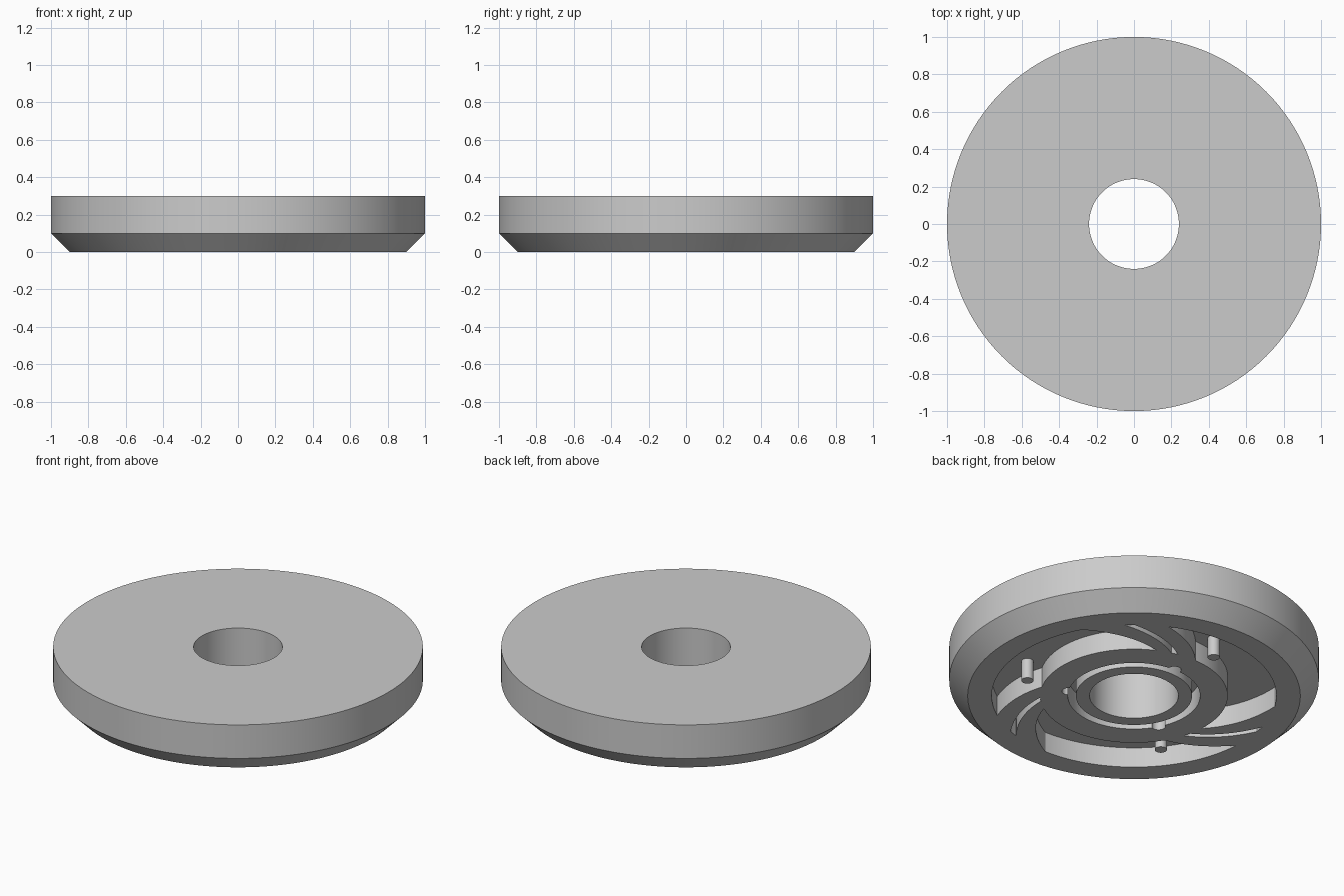
import bpy
import bmesh
import math

cube = bpy.data.objects.get("Cube")
if cube:
    bpy.data.objects.remove(cube)

SEGMENTS = 128
DEPTH = 0.12            # depth of the underside recesses
HUB_R, RIM_R = 0.507, 0.77
BELOW = -0.05           # cutters start under the base

grey = bpy.data.materials.new("plain_grey")
grey.use_nodes = True
grey.diffuse_color = (0.6, 0.6, 0.6, 1)
grey.node_tree.nodes["Principled BSDF"].inputs["Base Color"].default_value = (0.6, 0.6, 0.6, 1)


def make_object(name, bm):
    bmesh.ops.recalc_face_normals(bm, faces=bm.faces[:])
    mesh = bpy.data.meshes.new(name)
    bm.to_mesh(mesh)
    bm.free()
    mesh.materials.append(grey)
    obj = bpy.data.objects.new(name, mesh)
    bpy.context.collection.objects.link(obj)
    return obj


def polar(r, degrees, z):
    # angles run clockwise from the back-left diagonal
    a = math.radians(135 - degrees)
    return (r * math.cos(a), r * math.sin(a), z)


def lathe(name, profile):
    # closed (radius, z) profile turned about the vertical axis
    bm = bmesh.new()
    rings = [[bm.verts.new(polar(r, 360 * i / SEGMENTS, z)) for i in range(SEGMENTS)]
             for r, z in profile]
    for k, low in enumerate(rings):
        high = rings[(k + 1) % len(rings)]
        for i in range(SEGMENTS):
            j = (i + 1) % SEGMENTS
            bm.faces.new((low[i], low[j], high[j], high[i]))
    return make_object(name, bm)


def swirl_cutters(name, inner, outer, steps):
    # three prisms, each bounded by two arcs and two spiral edges
    bm = bmesh.new()
    for turn in range(3):
        corners = [(HUB_R, inner[0]), (RIM_R, outer[0]), (RIM_R, outer[1]), (HUB_R, inner[1])]
        points = []
        for k in range(4):
            (r0, a0), (r1, a1) = corners[k], corners[(k + 1) % 4]
            for i in range(steps):
                t = i / steps
                points.append(polar(r0 + (r1 - r0) * t, a0 + (a1 - a0) * t + 120 * turn, BELOW))
        face = bm.faces.new([bm.verts.new(p) for p in points])
        grown = bmesh.ops.extrude_face_region(bm, geom=[face], use_keep_orig=True)["geom"]
        verts = [v for v in grown if isinstance(v, bmesh.types.BMVert)]
        bmesh.ops.translate(bm, verts=verts, vec=(0, 0, DEPTH - BELOW))
    return make_object(name, bm)


def three_cylinders(name, radius, distance, angle, z0, z1):
    bm = bmesh.new()
    for turn in range(3):
        made = bmesh.ops.create_cone(bm, cap_ends=True, segments=32, radius1=radius,
                                     radius2=radius, depth=z1 - z0)
        bmesh.ops.translate(bm, verts=made["verts"],
                            vec=polar(distance, angle + 120 * turn, (z0 + z1) / 2))
    return make_object(name, bm)


# Chamfered disc with a central bore
disc = lathe("wheel_body", [(0.24, 0), (0.9, 0), (1, 0.1), (1, 0.3), (0.24, 0.3)])

# Underside recesses: large pockets, slots in the spokes, hub groove and its notches
cutters = [
    swirl_cutters("pocket_cutter", (191, 284), (226.5, 311), 32),
    swirl_cutters("slot_cutter", (177, 181.5), (205, 209), 16),
    lathe("groove_cutter", [(0.314, BELOW), (0.358, BELOW), (0.358, DEPTH), (0.314, DEPTH)]),
    three_cylinders("notch_cutter", 0.038, 0.355, 167, BELOW, DEPTH - 0.001),
]
bpy.context.view_layer.objects.active = disc
for cutter in cutters:
    mod = disc.modifiers.new(cutter.name, "BOOLEAN")
    mod.operation = "DIFFERENCE"
    mod.solver = "EXACT"
    mod.object = cutter
    bpy.ops.object.modifier_apply(modifier=mod.name)
    bpy.data.objects.remove(cutter)

# Hub ring outside the notches is restored by its own sleeve
sleeve = lathe("hub_sleeve", [(0.24, 0), (0.314, 0), (0.314, 0.14), (0.24, 0.14)])

# Round pins standing in the pockets
pins = three_cylinders("pocket_pins", 0.033, 0.6, 159, 0, DEPTH + 0.02)

for obj in (disc, sleeve, pins):
    bpy.ops.object.select_all(action="DESELECT")
    obj.select_set(True)
    bpy.context.view_layer.objects.active = obj
    bpy.ops.object.shade_smooth_by_angle(angle=math.radians(30))
